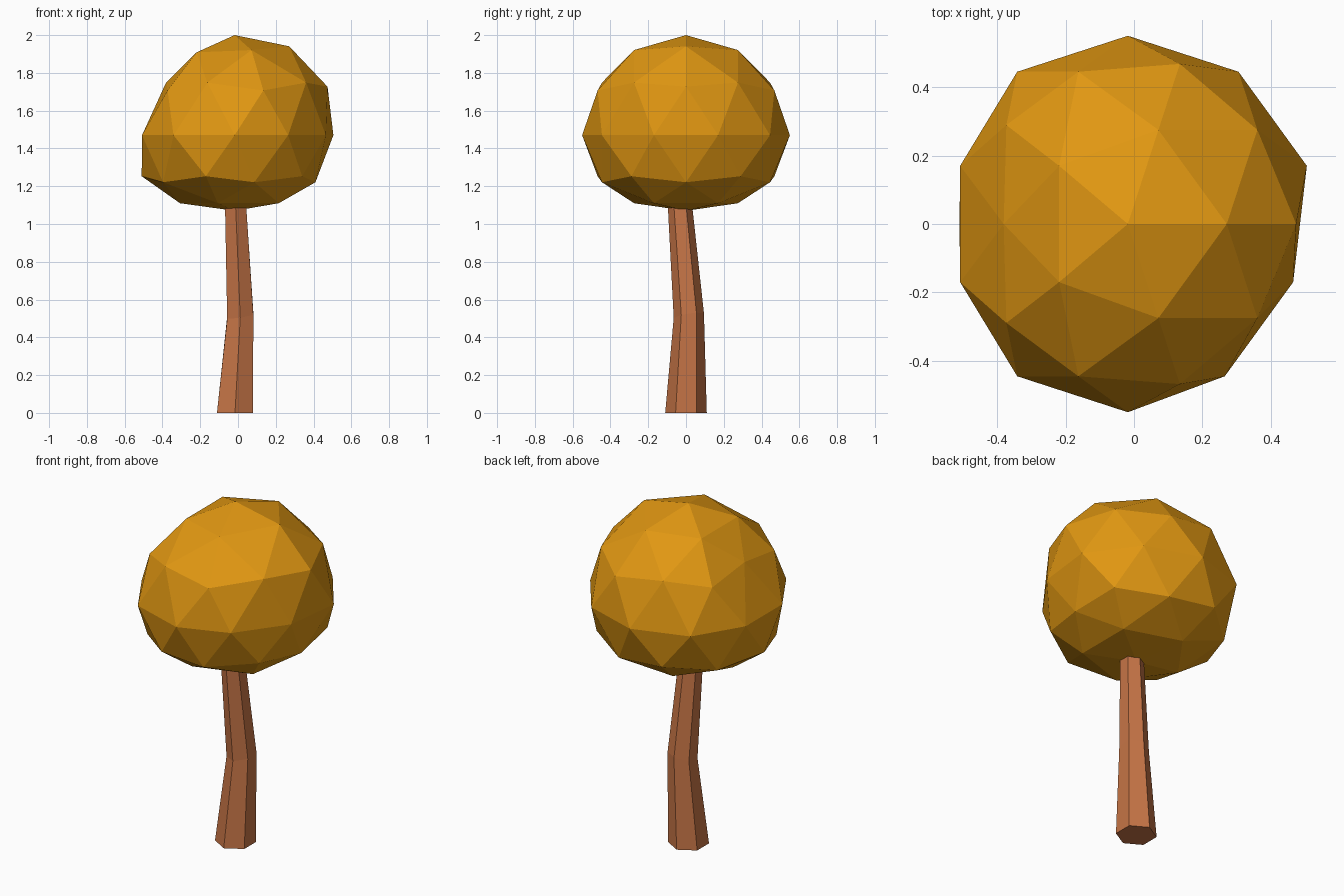
import bpy, bmesh, math

if "Cube" in bpy.data.objects:
    bpy.data.objects.remove(bpy.data.objects["Cube"])


def material(name, rgb):
    m = bpy.data.materials.new(name)
    m.diffuse_color = (*rgb, 1)
    m.use_nodes = True
    m.node_tree.nodes["Principled BSDF"].inputs["Base Color"].default_value = m.diffuse_color
    return m


def make_object(name, bm, mat):
    bmesh.ops.recalc_face_normals(bm, faces=bm.faces)
    me = bpy.data.meshes.new(name)
    bm.to_mesh(me)
    bm.free()
    me.materials.append(mat)
    ob = bpy.data.objects.new(name, me)
    bpy.context.collection.objects.link(ob)
    return ob


autumn = material("autumn_orange", (0.75, 0.31, 0.006))
bark = material("bark_brown", (0.56, 0.175, 0.061))

# Trunk: bent hexagonal column, rings as (centre x, centre y, z, radius)
bm = bmesh.new()
rings = []
for cx, cy, cz, r in [(-0.016, 0, 0, 0.11), (0.012, 0.015, 0.515, 0.08), (-0.015, -0.036, 1.15, 0.063)]:
    ring = []
    for k in range(6):
        a = math.radians(30 + 60 * k)
        x, y = r * math.cos(a), r * math.sin(a)
        tilt = 0.15 * (x + y) if 0 < cz < 1 else 0
        ring.append(bm.verts.new((cx + x, cy + y, cz + tilt)))
    rings.append(ring)
for lo, hi in zip(rings, rings[1:]):
    for k in range(6):
        j = (k + 1) % 6
        bm.faces.new((lo[k], lo[j], hi[j], hi[k]))
bm.faces.new(rings[0][::-1])
bm.faces.new(rings[-1])
make_object("trunk", bm, bark)

# Crown: faceted ball, squashed underneath and dented on two sides
bm = bmesh.new()
bmesh.ops.create_icosphere(bm, subdivisions=2, radius=1)
for v in bm.verts:
    x, y, z = v.co
    dx = dz = 0
    if z > -0.1 and x < -0.4:              # upper left dent
        if z < 0.1:
            dx = 0.033 if x < -0.9 else 0
        elif z > 0.8:
            dx, dz = 0.033, -0.012
        else:
            dx = 0.105 if x < -0.8 else 0.043
    elif z < 0.1 and x > 0.2 and y < 0.01 and z > -0.7:   # lower front right dent
        dx = -0.04
    elif z > 0.4 and x > 0.5 and abs(y) < 0.01:           # upper right bulge
        dz = 0.02
    height = 0.53 * z if z > 0 else 0.555 * z + 0.155 * z * z
    v.co = (0.55 * x - 0.018 + dx, 0.55 * y, 1.47 + height + dz)
make_object("crown", bm, autumn)
